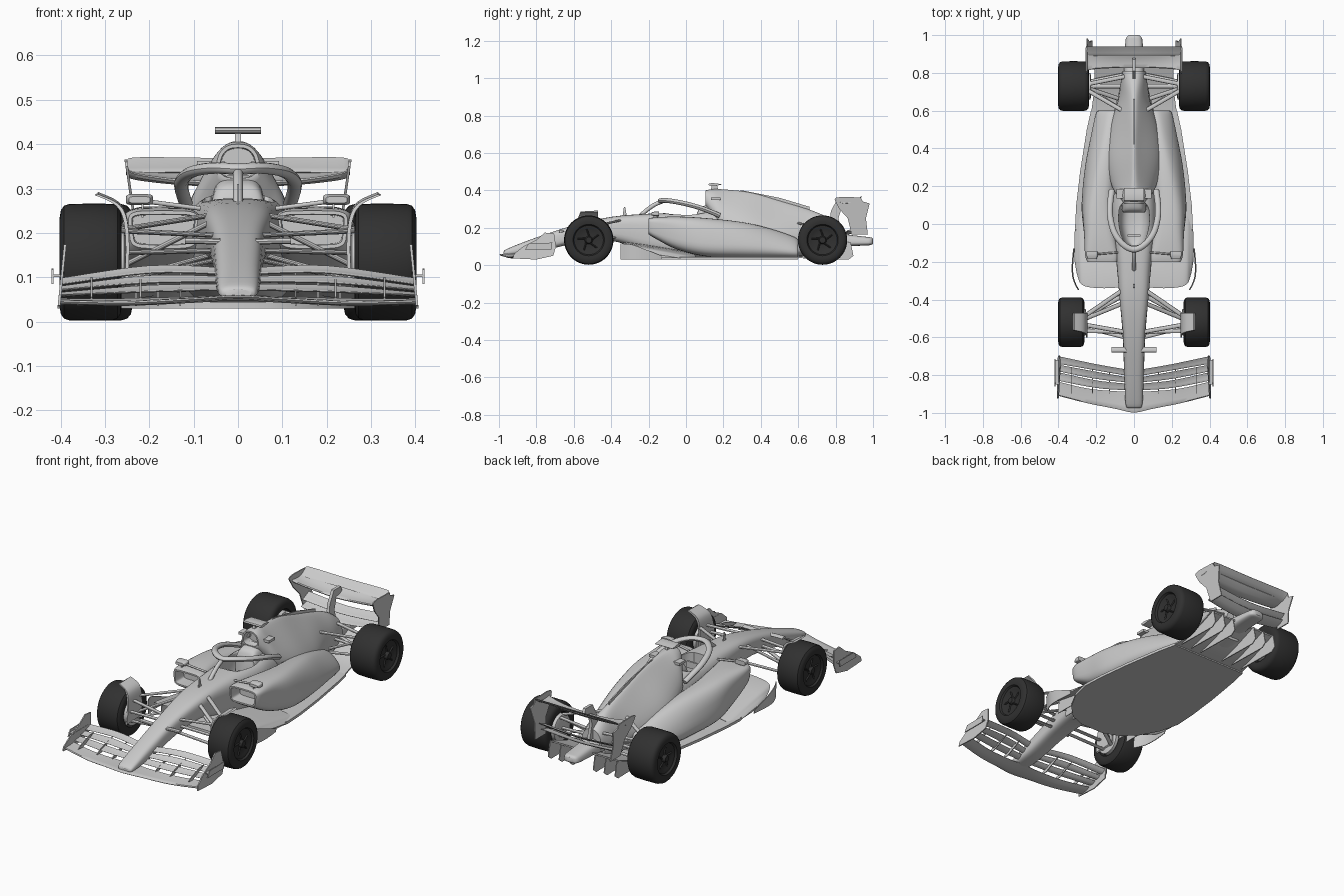
import bpy, bmesh, math
from mathutils import Vector

dark = bpy.data.materials.new("tyre_black")
dark.diffuse_color = (0.03, 0.03, 0.03, 1)


def spline(pts, n=5):
    """Catmull-Rom resampling of tuples of any length."""
    out = []
    for i in range(len(pts) - 1):
        a, b, c, d = (pts[max(i - 1, 0)], pts[i], pts[i + 1], pts[min(i + 2, len(pts) - 1)])
        for k in range(n):
            t = k / n
            out.append(tuple(0.5 * (2 * q + (r - p) * t + (2 * p - 5 * q + 4 * r - s) * t * t
                                    + (3 * q - p - 3 * r + s) * t ** 3) for p, q, r, s in zip(a, b, c, d)))
    return out + [tuple(pts[-1])]


def skin(name, rings, mirror=False, mat=None, inlet=0, angle=35):
    """Join equal rings of points into a capped solid; inlet hollows the first cap."""
    bm = bmesh.new()
    vs = [[bm.verts.new(p) for p in r] for r in rings]
    n = len(vs[0])
    for a, b in zip(vs, vs[1:]):
        for i in range(n):
            bm.faces.new((a[i], a[(i + 1) % n], b[(i + 1) % n], b[i]))
    cap = bm.faces.new(vs[0])
    bm.faces.new(vs[-1])
    bmesh.ops.recalc_face_normals(bm, faces=bm.faces[:])
    if inlet:
        bmesh.ops.inset_region(bm, faces=[cap], thickness=0.008)
        bmesh.ops.inset_region(bm, faces=[cap], thickness=0.002, depth=-inlet)
    me = bpy.data.meshes.new(name)
    bm.to_mesh(me)
    bm.free()
    ob = bpy.data.objects.new(name, me)
    bpy.context.collection.objects.link(ob)
    if mat:
        me.materials.append(mat)
    bpy.ops.object.select_all(action='DESELECT')
    bpy.context.view_layer.objects.active = ob
    ob.select_set(True)
    bpy.ops.object.shade_smooth_by_angle(angle=math.radians(angle))
    if mirror:
        ob.modifiers.new("Mirror", 'MIRROR')
    return ob


def loft(name, secs, n=36, **kw):
    """Body along y from sections (y, centre x, half width, z low, z high, power, taper)."""
    rings = []
    for y, cx, hw, z0, z1, p, tp in spline(secs):
        ring = []
        for i in range(n):
            a = 2 * math.pi * i / n
            c, s = math.cos(a), math.sin(a)
            c = math.copysign(abs(c) ** (2 / p), c)
            s = math.copysign(abs(s) ** (2 / p), s)
            ring.append((cx + hw * c * (1 - tp * (s + 1) / 2), y, (z0 + z1) / 2 + (z1 - z0) / 2 * s))
        rings.append(ring)
    return skin(name, rings, **kw)


def tube(name, pts, r, flat=1.0, n=12, mirror=True, steps=5):
    pts = [Vector(p) for p in (spline(pts, steps) if len(pts) > 2 else pts)]
    rings = []
    for i, p in enumerate(pts):
        t = (pts[min(i + 1, len(pts) - 1)] - pts[max(i - 1, 0)]).normalized()
        u = t.cross(Vector((0, 0, 1))).normalized()
        v = u.cross(t)
        rings.append([p + r * (math.cos(k * 2 * math.pi / n) * u + flat * math.sin(k * 2 * math.pi / n) * v)
                      for k in range(n)])
    return skin(name, rings, mirror)


def foil(name, stations, thick=0.005, camber=0.008, mirror=True):
    """Wing along x from stations (x, y lead, z lead, y trail, z trail)."""
    prof = [(0, 0), (.06, .7), (.3, 1), (.65, .7), (1, .12), (1, -.12), (.65, -.7), (.3, -1), (.06, -.7)]
    return skin(name, [[(x, y0 + (y1 - y0) * f, z0 + (z1 - z0) * f + thick * h - camber * 4 * f * (1 - f))
                        for f, h in prof] for x, y0, z0, y1, z1 in spline(stations)], mirror)


def plate(name, outline, x, t=0.005, lean=0.0, mirror=True):
    """Upright sheet from a (y, z) outline at x, leaning outwards with height."""
    return skin(name, [[(x + d + lean * z, y, z) for y, z in outline] for d in (-t / 2, t / 2)], mirror)


def block(name, x0, x1, y0, y1, z0, z1, mirror=False):
    return plate(name, [(y0, z0), (y1, z0), (y1, z1), (y0, z1)], (x0 + x1) / 2, x1 - x0, 0, mirror)


# Wheels: revolved tyre with a shallow dished rim and hub
def wheel(name, cx, cy, w):
    prof = [(.95, .006), (.95, .016), (.74, .022), (.72, .05), (.8, .064), (.84, .078), (.97, .084), (1, .1), (.96, .117),
            (.86, .127), (.7, .131), (0, .132), (-.7, .131), (-.86, .127), (-.96, .117), (-1, .1), (-.95, .08),
            (-.6, .075), (-.6, .01)]
    z = 0.134
    rings = [[(cx + w * f, cy + r * math.cos(k * math.pi / 24), z + r * math.sin(k * math.pi / 24))
              for k in range(48)] for f, r in prof]
    skin(name, rings, True, dark)
    # Low spokes on the rim
    for k in range(5):
        a = k * 2 * math.pi / 5
        p = [(cx + w * .73, cy + r * math.cos(a + b), z + r * math.sin(a + b)) for r, b in ((.015, 0), (.06, .5))]
        ob = tube(name + "_spoke", p, .006, .7)
        ob.data.materials.append(dark)
    # Brake drum on the inside
    skin(name + "_brake_drum", [[(x, cy + r * math.cos(k * math.pi / 16), z + r * math.sin(k * math.pi / 16))
         for k in range(32)] for x, r in ((cx - w * 1.12, .06), (cx - w * 1.08, .07), (cx - w * .5, .07))], True)


wheel("front_wheel", .332, -.52, .07)
wheel("rear_wheel", .32, .73, .082)

# Nose and survival cell, with the cockpit opening cut out
body = loft("nose_and_chassis", [(-.975, 0, .03, .055, .072, 2.5, 0), (-.95, 0, .047, .053, .09, 3, .1),
            (-.8, 0, .054, .068, .148, 3.2, .1), (-.6, 0, .062, .115, .213, 3.5, .1), (-.4, 0, .076, .13, .258, 3.5, 0),
            (-.2, 0, .094, .07, .275, 3.5, 0), (0, 0, .125, .04, .28, 3.5, .1), (.12, 0, .13, .04, .29, 3.2, .15),
            (.3, 0, .12, .04, .28, 3, .3)])
cut = loft("cockpit_cutter", [(-.11, 0, .03, .15, .4, 3, 0), (-.08, 0, .06, .14, .4, 3, 0), (0, 0, .08, .13, .4, 3, 0),
                              (.08, 0, .078, .13, .4, 3, 0), (.11, 0, .06, .13, .4, 3, 0)])
cut.hide_render = True
m = body.modifiers.new("Cockpit", 'BOOLEAN')
m.operation, m.object, m.solver = 'DIFFERENCE', cut, 'EXACT'
bpy.context.view_layer.objects.active = body
bpy.ops.object.modifier_apply(modifier=m.name)
bpy.data.objects.remove(cut)
loft("headrest", [(.06, 0, .06, .17, .28, 4, .1), (.08, 0, .07, .15, .31, 4, .2), (.14, 0, .075, .15, .33, 4, .3)])
block("steering_wheel", -.035, .035, -.065, -.055, .215, .25)

# Engine cover flowing into the sidepods, with air intake and central fin
loft("engine_cover", [(.105, 0, .055, .315, .4, 2.6, .25), (.14, 0, .095, .26, .406, 2.5, .5),
     (.2, 0, .16, .17, .405, 2.2, .74), (.35, 0, .215, .08, .388, 2.0, .84), (.5, 0, .19, .055, .345, 2.0, .82),
     (.65, 0, .115, .06, .3, 2.1, .65), (.75, 0, .085, .08, .26, 2.4, .45), (.81, 0, .068, .1, .22, 2.5, .3)], inlet=.05)
plate("engine_fin", [(.2, .38), (.3, .4), (.5, .36), (.66, .312), (.665, .27), (.4, .3)], 0, .006, 0, False)

# Sidepods, undercut at the front and sloping out to the floor edge at the rear
loft("sidepod", [(-.2, .168, .074, .165, .25, 5, -.1), (-.16, .172, .082, .14, .256, 4.5, -.1),
     (-.05, .18, .085, .085, .26, 3.5, 0), (.1, .185, .102, .048, .252, 3, .25), (.3, .16, .12, .036, .23, 2.5, .45),
     (.45, .135, .122, .034, .195, 2.3, .55), (.58, .115, .114, .034, .15, 2.2, .6), (.6, .11, .1, .036, .13, 2.2, .6)],
     mirror=True, inlet=.07)
loft("gearbox_fairing", [(.5, 0, .15, .04, .2, 2.5, .4), (.65, 0, .105, .05, .17, 2.5, .3), (.78, 0, .065, .07, .15, 2.5, .2)])

# Floor, inlet roof and fences
half = [(.07, -.335), (.16, -.3), (.23, -.23), (.285, -.13), (.312, -.02), (.306, .1), (.285, .28), (.25, .5), (.228, .6)]
edge = half + [(-x, y) for x, y in reversed(half)]
skin("floor", [[(x, y, z) for x, y in edge] for z in (.03, .044)])
foil("floor_inlet_roof", [(.06, -.335, .12, .0, .075), (.18, -.34, .115, .04, .06), (.27, -.325, .105, .05, .045),
                          (.298, -.28, .08, .02, .04), (.314, -.2, .055, -.04, .038)], .006, 0)
for x in (.13, .18, .23):
    plate("floor_inlet_fence", [(-.335, .035), (-.1, .035), (-.2, .095), (-.325, .11)], x, .004)
skin("floor_edge_fence", [[(x, y, z0), (x + .004, y, z0), (x + .008, y, z1), (x + .004, y, z1)] for x, y, z0, z1 in
     spline([(.29, -.35, .03, .115), (.317, -.29, .03, .11), (.322, -.22, .03, .085), (.314, -.13, .03, .05)])], True)

# Diffuser and tail
skin("diffuser_roof", [[(-w, y, z), (w, y, z), (w, y, z + .008), (-w, y, z + .008)] for y, w, z in
     spline([(.58, .228, .034), (.68, .215, .05), (.78, .21, .085), (.87, .205, .12)])])
for x in (.07, .135, .2):
    plate("diffuser_fence", [(.62, .035), (.87, .03), (.895, .05), (.88, .125), (.78, .09), (.68, .055)], x, .005)
loft("tail_crash_structure", [(.72, 0, .065, .09, .18, 3, .2), (.85, 0, .055, .1, .165, 3, .2),
                              (.96, 0, .05, .105, .152, 3, .2), (.99, 0, .042, .108, .148, 3, .2), (1, 0, .025, .115, .14, 3, .2)])

# Front wing: main plane, three flaps with slots between them, end plates
main = [(.1, -.978, .05, -.885, .056), (.25, -.948, .042, -.87, .052), (.4, -.91, .045, -.835, .052)]
foil("front_wing_main", [(-s[0],) + s[1:] for s in reversed(main)] + [(0, -.998, .056, -.885, .06)] + main, .006, .004, False)
foil("front_wing_flap_lower", [(.04, -.88, .072, -.845, .084), (.2, -.868, .068, -.828, .082), (.4, -.83, .06, -.785, .066)], .003, .004)
foil("front_wing_flap_middle", [(.04, -.838, .09, -.81, .102), (.2, -.82, .088, -.782, .104), (.4, -.78, .072, -.745, .08)], .003, .004)
foil("front_wing_flap_upper", [(.04, -.803, .108, -.77, .122), (.2, -.775, .11, -.742, .126), (.4, -.74, .084, -.7, .098)], .003, .004)
plate("front_wing_end_plate", [(-.925, .036), (-.8, .03), (-.71, .05), (-.695, .1), (-.705, .168), (-.755, .174),
                               (-.8, .135), (-.87, .1), (-.92, .06)], .407, .006, -.1)
block("end_plate_winglet", .392, .42, -.85, -.72, .1, .106, True)
plate("end_plate_winglet_side", [(-.86, .085), (-.72, .085), (-.715, .12), (-.84, .118)], .418, .004)
for x in (.13, .22, .33):
    plate("flap_bracket", [(-.9, .055), (-.87, .072), (-.8, .095), (-.76, .1), (-.79, .085), (-.86, .052)], x, .004)

# Rear wing: two elements with rolled shoulders, end plates, beam wings, pylon
rear = [(.12, .825, .316, .905, .338), (.2, .82, .326, .905, .34), (.24, .815, .335, .905, .342), (.252, .815, .345, .905, .347)]
foil("rear_wing_main", [(-s[0],) + s[1:] for s in reversed(rear)] + [(0, .825, .31, .905, .336)] + rear, .007, .01, False)
foil("rear_wing_flap", [(-.25, .89, .336, .938, .362), (-.22, .89, .336, .94, .37), (0, .89, .338, .94, .368),
                        (.22, .89, .336, .94, .37), (.25, .89, .336, .938, .362)], .004, .004, False)
plate("rear_wing_end_plate", [(.795, .35), (.82, .3), (.865, .25), (.885, .165), (.972, .165), (.962, .25), (.982, .33),
                              (.945, .34), (.935, .362), (.83, .365), (.8, .36)], .2, .006, .145)
foil("beam_wing_lower", [(-.225, .86, .185, .925, .205), (0, .85, .165, .92, .19), (.225, .86, .185, .925, .205)], .004, .006, False)
foil("beam_wing_upper", [(-.23, .88, .215, .935, .24), (0, .88, .2, .93, .225), (.23, .88, .215, .935, .24)], .004, .005, False)
plate("rear_wing_pylon", [(.76, .17), (.84, .16), (.815, .25), (.83, .3), (.88, .33), (.87, .355), (.81, .355), (.775, .29)], 0, .016, 0, False)

# Halo hoop and post
side = [(.055, -.11, .346), (.102, -.05, .338), (.125, .03, .32), (.127, .1, .298), (.117, .18, .265)]
tube("halo_hoop", [(-x, y, z) for x, y, z in reversed(side)] + [(0, -.135, .344)] + side, .016, .8, mirror=False)
tube("halo_post", [(0, -.125, .342), (0, -.17, .322), (0, -.215, .29), (0, -.245, .262)], .011, 1, mirror=False)

# Roll hoop horns and camera
block("roll_hoop_horn", .03, .092, .135, .185, .348, .362, True)
plate("camera_stem", [(.13, .395), (.175, .395), (.165, .43), (.14, .43)], 0, .014, 0, False)
foil("camera_bar", [(-.052, .12, .431, .19, .431), (0, .12, .431, .19, .431), (.052, .12, .431, .19, .431)], .008, 0, False)

# Mirrors, aerial and small nose pods
loft("wing_mirror", [(-.185, .222, .024, .267, .282, 4, 0), (-.165, .222, .03, .263, .287, 5, 0), (-.145, .222, .03, .263, .287, 5, 0)], n=24, mirror=True)
tube("mirror_stalk", [(.085, -.15, .255), (.2, -.16, .27)], .005)
plate("mirror_support", [(-.18, .235), (-.15, .235), (-.155, .266), (-.175, .266)], .215, .005)
plate("aerial", [(-.34, .255), (-.315, .255), (-.325, .31), (-.332, .31)], 0, .005, 0, False)
foil("nose_camera_pod", [(.04, -.68, .18, -.65, .18), (.09, -.68, .182, -.65, .182), (.12, -.68, .182, -.65, .182)], .007, 0)

# Front brake fairing curling over the tyre
curl = spline([(.25, .1), (.248, .18), (.255, .24), (.275, .27), (.318, .29)])
skin("front_brake_fairing", [[(x - .003, y0, z - .003), (x + .005, y0, z - .005), (x + .005, y1, z - .005), (x - .003, y1, z + .002)]
     for (x, z), y0, y1 in ((p, -.6 + .04 * i / len(curl), -.47) for i, p in enumerate(curl))], True)

# Suspension arms
arms = {
    "front_upper_arm": [((.06, -.35, .24), (.28, -.5, .205)), ((.055, -.57, .195), (.28, -.53, .205))],
    "front_lower_arm": [((.06, -.38, .15), (.28, -.5, .09)), ((.045, -.6, .14), (.28, -.54, .09))],
    "front_push_rod": [((.06, -.42, .225), (.28, -.51, .115))],
    "front_track_rod": [((.05, -.57, .16), (.28, -.565, .155))],
    "rear_upper_arm": [((.06, .6, .225), (.25, .71, .195)), ((.05, .78, .2), (.25, .74, .195))],
    "rear_lower_arm": [((.06, .6, .12), (.25, .72, .1)), ((.05, .79, .13), (.25, .75, .1))],
    "rear_pull_rod": [((.07, .66, .11), (.25, .72, .185))],
    "rear_drive_shaft": [((.04, .73, .14), (.26, .73, .135))],
}
for name, links in arms.items():
    for a, b in links:
        tube(name, [a, b], .0115, .5)
